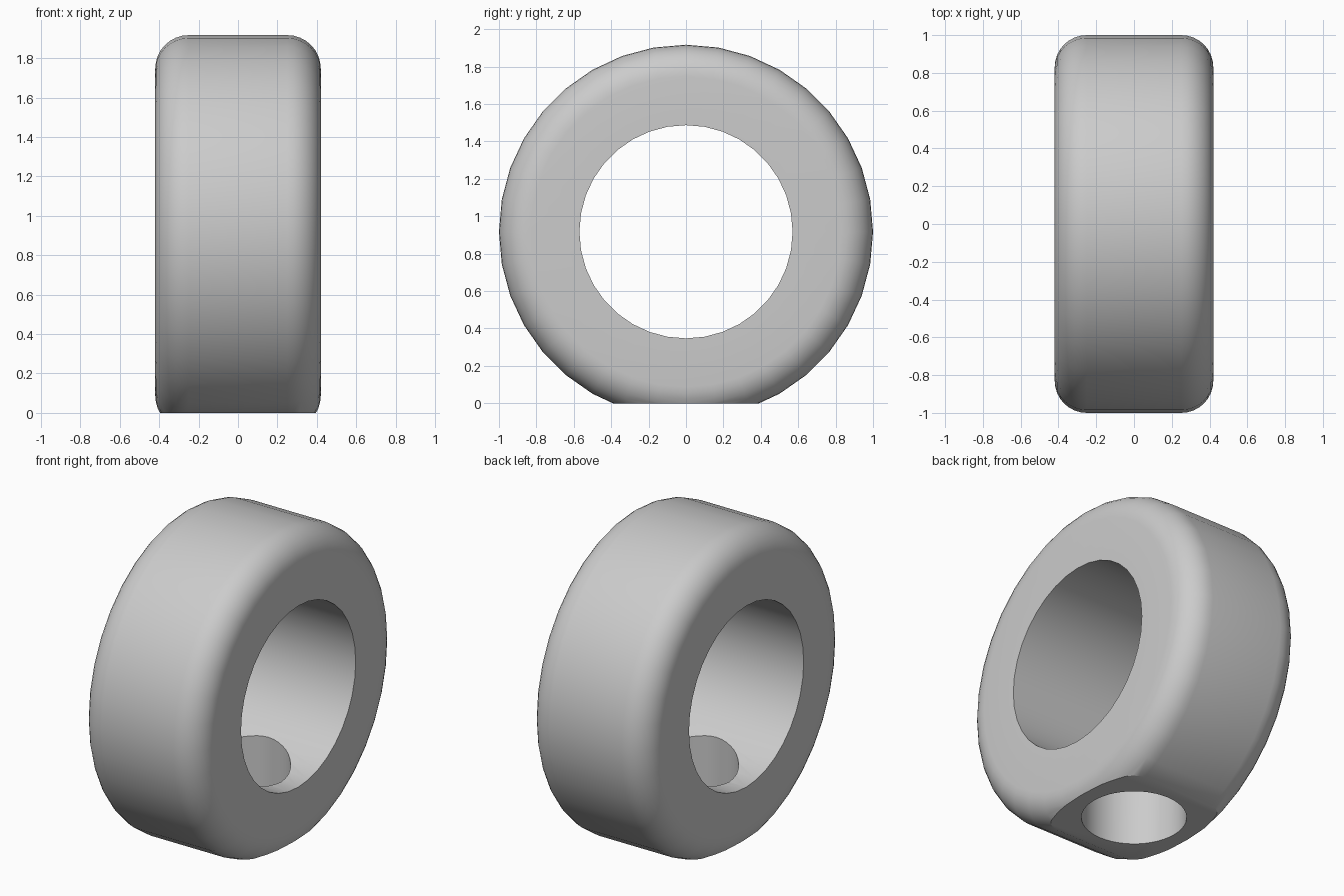
import bpy, bmesh
from math import sin, cos, pi
from mathutils import Matrix

if "Cube" in bpy.data.objects:
    bpy.data.objects.remove(bpy.data.objects["Cube"])

R_OUT, R_BORE, HALF_W, FILLET = 1.0, 0.57, 0.42, 0.17
R_HOLE, CENTRE_Z, SEGS, ARC = 0.30, 0.917, 36, 8


def add_object(name, bm):
    bmesh.ops.recalc_face_normals(bm, faces=bm.faces)
    mesh = bpy.data.meshes.new(name)
    bm.to_mesh(mesh)
    bm.free()
    ob = bpy.data.objects.new(name, mesh)
    bpy.context.collection.objects.link(ob)
    return ob


# Ring: closed (x, radius) profile with rounded outer corners, turned about x
right = [(HALF_W, R_BORE)]
for i in range(ARC + 1):
    a = i / ARC * pi / 2
    right.append((HALF_W - FILLET + FILLET * cos(a), R_OUT - FILLET + FILLET * sin(a)))
profile = right + [(-x, r) for x, r in reversed(right)]

bm = bmesh.new()
loops = []
for s in range(SEGS):
    t = 2 * pi * s / SEGS
    loops.append([bm.verts.new((x, r * sin(t), CENTRE_Z + r * cos(t))) for x, r in profile])
n = len(profile)
for s in range(SEGS):
    a, b = loops[s], loops[(s + 1) % SEGS]
    for i in range(n):
        j = (i + 1) % n
        bm.faces.new((a[i], a[j], b[j], b[i]))
ring = add_object("ring_body", bm)

# Cutter for the flat base
bm = bmesh.new()
bmesh.ops.create_cube(bm, size=1, matrix=Matrix.Translation((0, 0, -0.5)) @ Matrix.Diagonal((3, 3, 1, 1)))
base_cutter = add_object("base_cutter", bm)

# Cutter for the hole from the flat base up into the bore
bm = bmesh.new()
bmesh.ops.create_cone(bm, cap_ends=True, segments=48, radius1=R_HOLE, radius2=R_HOLE,
                      depth=1.2, matrix=Matrix.Translation((0, 0, 0.3)))
hole_cutter = add_object("hole_cutter", bm)

# Cut, then remove the cutters
bpy.context.view_layer.objects.active = ring
ring.select_set(True)
for cutter in (base_cutter, hole_cutter):
    cutter.hide_render = True
    mod = ring.modifiers.new(cutter.name, 'BOOLEAN')
    mod.operation, mod.solver, mod.object = 'DIFFERENCE', 'EXACT', cutter
    bpy.ops.object.modifier_apply(modifier=mod.name)
    bpy.data.objects.remove(cutter)

bpy.ops.object.shade_smooth_by_angle(angle=pi / 7)
